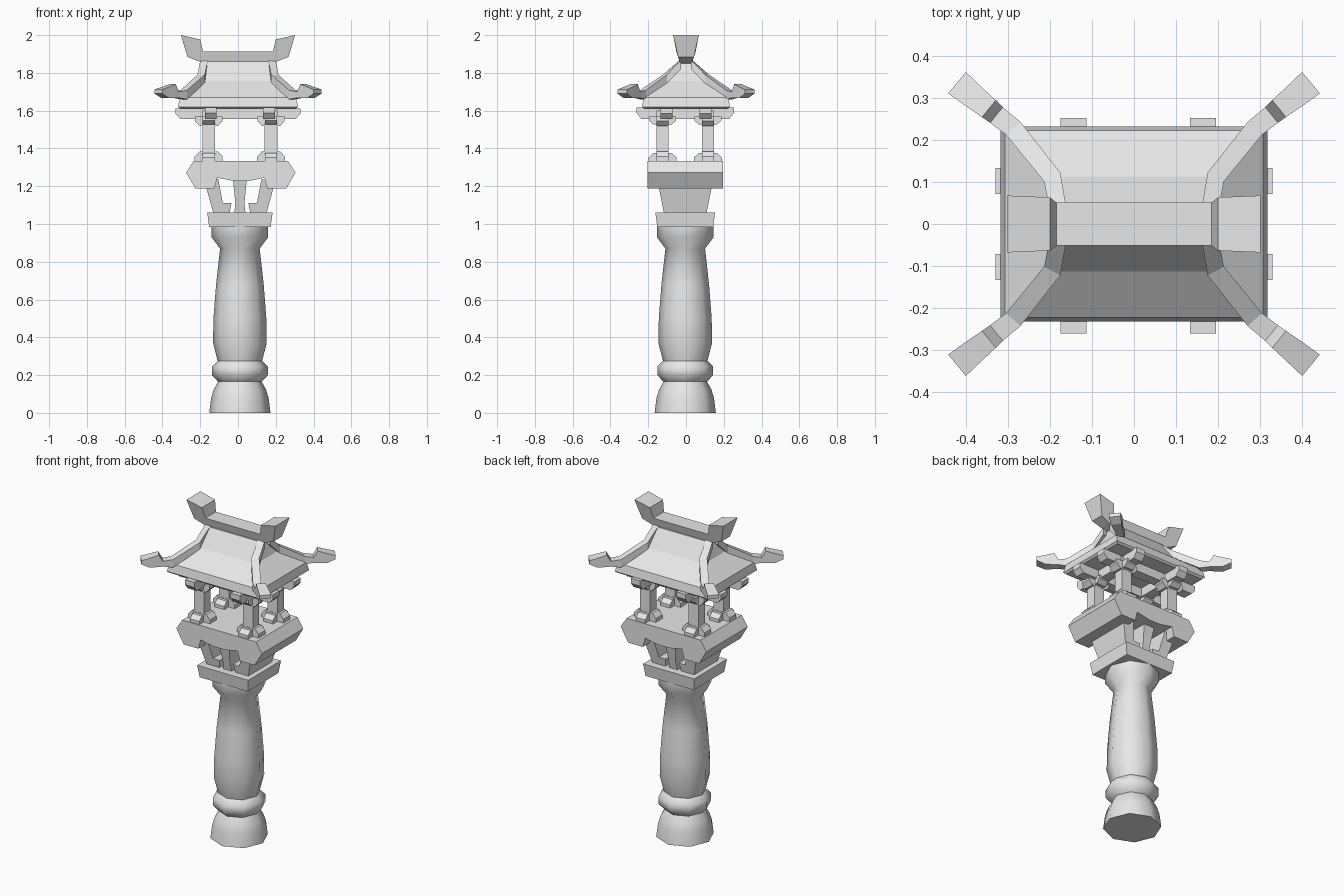
import bpy, bmesh, math
from mathutils import Vector

if "Cube" in bpy.data.objects:
    bpy.data.objects.remove(bpy.data.objects["Cube"], do_unlink=True)

stone = bpy.data.materials.new("grey_stone")
stone.use_nodes = True
GREY = (0.8, 0.8, 0.8, 1)
stone.diffuse_color = GREY
stone.node_tree.nodes["Principled BSDF"].inputs["Base Color"].default_value = GREY

CX, CY = 0.01, -0.004   # shared centre of the body below the roof


def finish(name, bm):
    bmesh.ops.recalc_face_normals(bm, faces=bm.faces)
    mesh = bpy.data.meshes.new(name)
    bm.to_mesh(mesh)
    bm.free()
    mesh.materials.append(stone)
    obj = bpy.data.objects.new(name, mesh)
    bpy.context.collection.objects.link(obj)
    return obj


def loft(name, rings):
    """Skin a stack of equal-length point rings and cap both ends."""
    bm = bmesh.new()
    loops = [[bm.verts.new(p) for p in ring] for ring in rings]
    n = len(loops[0])
    for a, b in zip(loops, loops[1:]):
        for i in range(n):
            j = (i + 1) % n
            bm.faces.new((a[i], a[j], b[j], b[i]))
    bm.faces.new(loops[0])
    bm.faces.new(loops[-1])
    return finish(name, bm)


def rect(hx, hy, z, cx=0, cy=0):
    return [(cx + sx * hx, cy + sy * hy, z)
            for sx, sy in ((-1, -1), (1, -1), (1, 1), (-1, 1))]


def prism(name, profile, half, cx=0, cy=0, along_x=True):
    """Extrude a (length, z) profile sideways; half gives the half width at z."""
    def ring(side):
        if along_x:
            return [(cx + u, cy + side * half(z), z) for u, z in profile]
        return [(cx + side * half(z), cy + u, z) for u, z in profile]
    return loft(name, [ring(-1), ring(1)])


def mirrored(profile):
    return profile + [(-u, z) for u, z in reversed(profile)]


def bar(name, length, z_flat, z_cut, width, cx, cy, along_x):
    """Bar whose ends are chamfered on the z_cut side."""
    mid = (z_flat + z_cut) / 2
    profile = mirrored([(length, z_flat), (length, mid), (length - 0.025, z_cut)])
    return prism(name, profile, lambda z: width, cx, cy, along_x)


# Turned pillar with eight sides
pillar_profile = [(0.162, 0), (0.152, 0.08), (0.138, 0.125), (0.115, 0.165),
                  (0.148, 0.2), (0.148, 0.245), (0.118, 0.275), (0.142, 0.37),
                  (0.14, 0.5), (0.126, 0.68), (0.105, 0.87), (0.15, 0.93),
                  (0.15, 0.988)]
pillar = loft("pillar", [
    [(CX + r * math.cos(k * math.pi / 4), CY + r * math.sin(k * math.pi / 4), z)
     for k in range(8)] for r, z in pillar_profile])
bpy.ops.object.select_all(action="DESELECT")
pillar.select_set(True)
bpy.context.view_layer.objects.active = pillar
bpy.ops.object.shade_smooth_by_angle(angle=math.radians(46))

# Flared slab on the pillar
loft("pillar_slab", [rect(0.163, 0.148, 0.985, CX, CY), rect(0.173, 0.158, 1.06, CX, CY)])


# Bracket legs and centre strut under the platform
def leg_width(z):
    return 0.113 + 0.2 * (z - 1.06)


leg = [(-0.18, 1.2), (-0.14, 1.055), (-0.055, 1.055), (-0.045, 1.11),
       (-0.09, 1.11), (-0.115, 1.24)]
prism("bracket_leg_right", leg, leg_width, CX, CY)
prism("bracket_leg_left", [(-u, z) for u, z in leg], leg_width, CX, CY)
prism("centre_strut", mirrored([(0.038, 1.25), (0.024, 1.11), (0.03, 1.055)]),
      leg_width, CX, CY)

# Platform block with an arched underside
prism("platform", mirrored([(0.25, 1.333), (0.29, 1.272), (0.24, 1.187),
                            (0.14, 1.187), (0.125, 1.245), (0.04, 1.228)]),
      lambda z: 0.2, 0.015, CY)

# Posts with cross-shaped feet and heads
for sx, side in ((1, "left"), (-1, "right")):
    for sy, end in ((1, "back"), (-1, "front")):
        tag = f"{end}_{side}"
        px, py = CX + sx * 0.165, CY + sy * 0.12
        loft("post_" + tag, [rect(0.034, 0.031, z, px, py) for z in (1.33, 1.6)])
        for along in (True, False):
            way = "long" if along else "cross"
            drop = 0 if along else 0.008
            bar(f"foot_{way}_{tag}", 0.074, 1.33, 1.383 - drop, 0.032, px, py, along)
            bar(f"head_{way}_{tag}", 0.072, 1.57, 1.518 + drop, 0.032, px, py, along)

# Roof beams whose ends stick out under the eaves
for s, tag in ((1, "plus"), (-1, "minus")):
    bar("long_beam_" + tag, 0.33, 1.612, 1.556, 0.031, 0, s * 0.103, True)
    bar("cross_beam_" + tag, 0.257, 1.618, 1.556, 0.031, CX + s * 0.154, CY, False)

# Curved hip roof
loft("roof", [rect(0.306, 0.222, 1.61), rect(0.318, 0.233, 1.62),
              rect(0.308, 0.223, 1.67), rect(0.2, 0.113, 1.757),
              rect(0.165, 0.042, 1.86)])

# Ridge beam with raised horn ends, wider towards the top
prism("ridge", mirrored([(0.302, 2.0), (0.2, 1.977), (0.185, 1.912)])[:3]
      + [(-0.185, 1.912), (-0.2, 1.977), (-0.302, 2.0), (-0.268, 1.885),
         (-0.205, 1.86), (-0.165, 1.848), (0.165, 1.848), (0.205, 1.86), (0.268, 1.885)],
      lambda z: 0.03 + 0.33 * min(z - 1.848, 0.064) + 0.19 * max(z - 1.912, 0))

# Corner ribs ending in stepped, flared tips: x, y, bottom, top, half width
rib = [(0.18, 0.03, 1.82, 1.868, 0.02), (0.195, 0.112, 1.745, 1.79, 0.022),
       (0.288, 0.228, 1.66, 1.708, 0.023), (0.328, 0.26, 1.668, 1.7, 0.024),
       (0.346, 0.275, 1.667, 1.74, 0.026), (0.386, 0.307, 1.667, 1.725, 0.03),
       (0.422, 0.337, 1.69, 1.712, 0.033)]
for sx, side in ((1, "left"), (-1, "right")):
    for sy, end in ((1, "back"), (-1, "front")):
        rings = []
        for i, (x, y, low, high, w) in enumerate(rib):
            a, b = rib[max(i - 1, 0)], rib[min(i + 1, len(rib) - 1)]
            d = Vector((b[0] - a[0], b[1] - a[1])).normalized() * w
            rings.append([(sx * (x + k * d.y), sy * (y - k * d.x), z)
                          for k, z in ((-1, low), (1, low), (1, high), (-1, high))])
        loft(f"corner_rib_{end}_{side}", rings)
